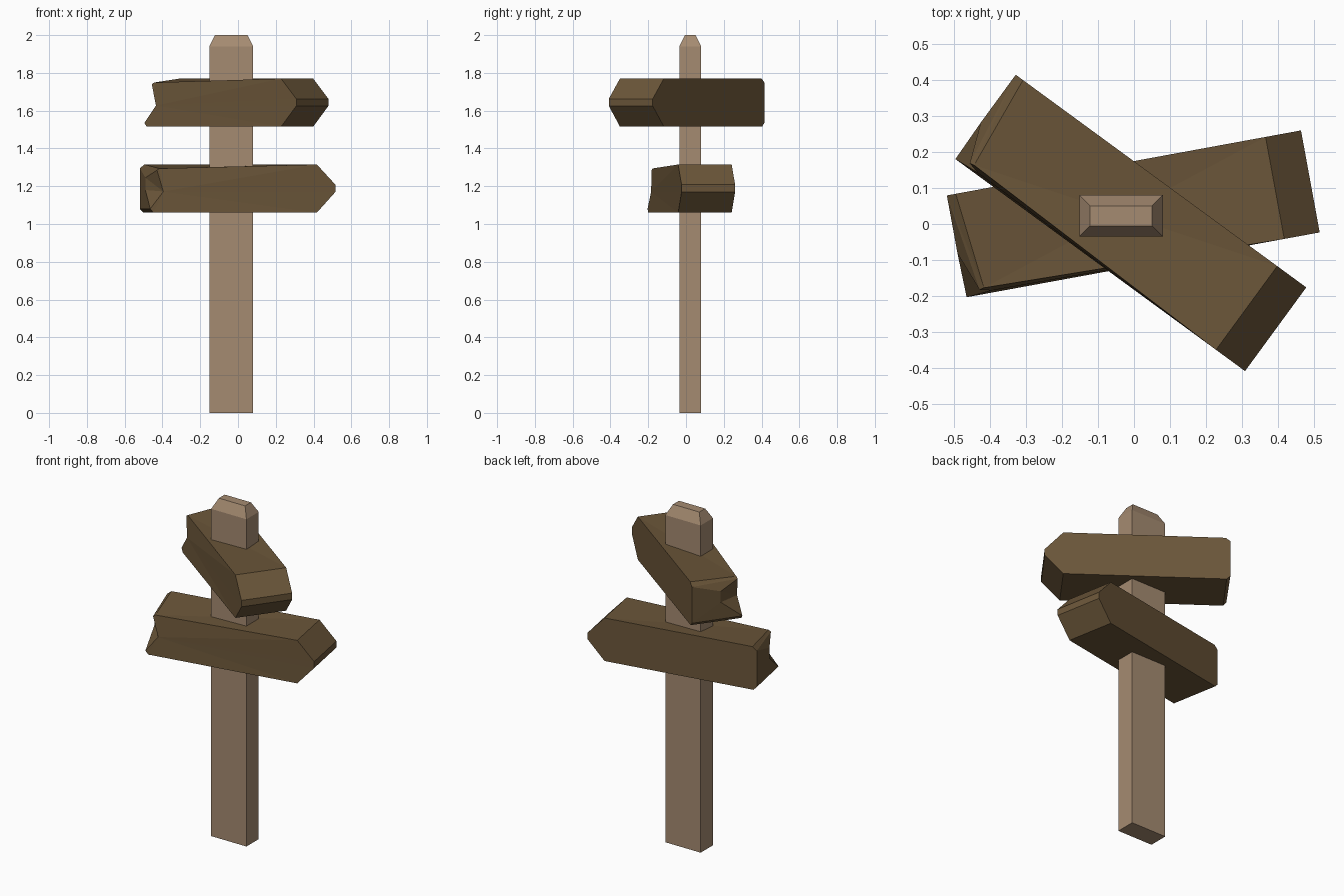
import bpy, bmesh
from math import radians

cube = bpy.data.objects.get("Cube")
if cube:
    bpy.data.objects.remove(cube)


def material(name, rgb):
    mat = bpy.data.materials.new(name)
    mat.use_nodes = True
    mat.diffuse_color = (*rgb, 1)
    mat.node_tree.nodes["Principled BSDF"].inputs["Base Color"].default_value = (*rgb, 1)
    return mat


def build(name, points, faces, mat):
    """Flat-shaded object from named points and faces listed by point name."""
    bm = bmesh.new()
    verts = {key: bm.verts.new(co) for key, co in points.items()}
    for face in faces:
        bm.faces.new([verts[key] for key in face.split()])
    bmesh.ops.recalc_face_normals(bm, faces=bm.faces)
    mesh = bpy.data.meshes.new(name)
    bm.to_mesh(mesh)
    bm.free()
    mesh.materials.append(mat)
    obj = bpy.data.objects.new(name, mesh)
    bpy.context.collection.objects.link(obj)
    return obj


light_wood = material("light wood", (0.376, 0.258, 0.165))
dark_wood = material("dark wood", (0.147, 0.093, 0.041))

# Post: stacked rectangles, the last one inset to form the tapered cap
points, faces = {}, ["a0 b0 c0 d0", "a2 b2 c2 d2"]
for i, (z, inset) in enumerate([(0, 0), (1.94, 0), (2.0, 0.03)]):
    x0, x1, y0, y1 = -0.152 + inset, 0.08 - inset, -0.035 + inset, 0.08 - inset
    for key, x, y in zip("abcd", (x0, x1, x1, x0), (y0, y0, y1, y1)):
        points[f"{key}{i}"] = (x, y, z)
for i in range(2):
    for p, q in ("ab", "bc", "cd", "da"):
        faces.append(f"{p}{i} {q}{i} {q}{i + 1} {p}{i + 1}")
build("post", points, faces, light_wood)

# Sign board: blunt arrow head at +x, split tail with a broken front corner at -x
W, H = 0.144, 0.255
board = {}
for side, y in (("f", -W), ("b", W)):
    for i, (x, z) in enumerate([(0.4, 0), (0.5, 0.11), (0.5, 0.148), (0.4, H)]):
        board[f"{side}h{i}"] = (x, y, z)
for i, (x, z) in enumerate([(-0.48, 0), (-0.5, 0.02), (-0.5, 0.235), (-0.475, H)]):
    board[f"bt{i}"] = (x, W, z)
board.update({
    "ft0": (-0.48, -W, 0), "ft1": (-0.497, -W, 0.02),
    "ft2": (-0.458, -0.13, 0.225), "ft3": (-0.445, -0.127, 0.234),
    "notch": (-0.425, -0.138, 0.112),
    "in1": (-0.5, -0.02, 0.12), "in2": (-0.5, -0.02, 0.185),
})
board_faces = [
    # arrow head, underside and top
    "fh0 fh1 bh1 bh0", "fh1 fh2 bh2 bh1", "fh2 fh3 bh3 bh2",
    "ft0 fh0 bh0 bt0", "ft3 fh3 bh3", "ft3 bh3 bt3",
    # back
    "bh0 bh1 bh2 bh3 bt3 bt2 bt1 bt0",
    # front, fanned from the notch
    "notch ft2 ft3", "notch ft3 fh3", "notch fh3 fh2", "notch fh2 fh1",
    "notch fh1 fh0", "notch fh0 ft0", "notch ft0 ft1",
    # tail
    "bt0 bt1 ft1 ft0", "bt2 bt3 ft3", "bt2 ft3 ft2",
    "bt1 bt2 in2 in1", "bt1 in1 ft1", "bt2 ft2 in2",
    "in1 notch ft1", "in1 in2 notch", "in2 ft2 notch",
]
for name, location, angle in (
    ("upper_sign_board", (-0.01, 0.003, 1.515), -36.2),
    ("lower_sign_board", (-0.002, 0.028, 1.06), 10.4),
):
    obj = build(name, board, board_faces, dark_wood)
    obj.location = location
    obj.rotation_euler.z = radians(angle)
